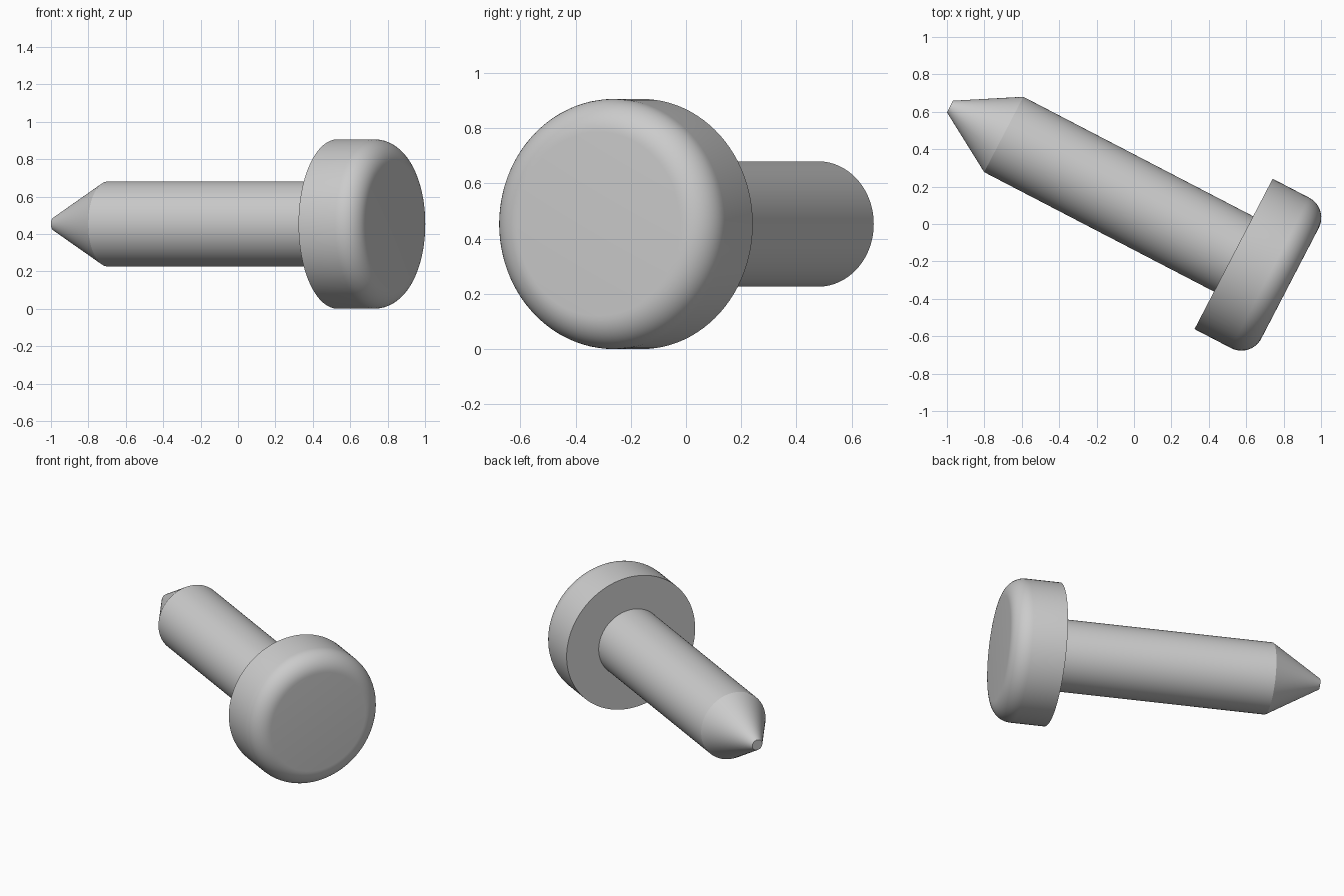
import bpy, bmesh, math
from mathutils import Matrix, Vector

cube = bpy.data.objects.get("Cube")
if cube:
    bpy.data.objects.remove(cube, do_unlink=True)

SEGMENTS = 96
HEAD_R, HEAD_T, FILLET = 0.453, 0.34, 0.12
SHAFT_R, SHAFT_L = 0.227, 1.385
TIP_R, TIP_L = 0.035, 0.324

grey = bpy.data.materials.new("plain grey")
grey.use_nodes = True
colour = (0.6, 0.6, 0.6, 1)
grey.diffuse_color = colour
grey.node_tree.nodes["Principled BSDF"].inputs["Base Color"].default_value = colour

# Pin axis runs from the head towards the tip, lying level
axis = Vector((-0.887, 0.461, 0)).normalized()
place = Matrix.Translation((0.5325, -0.16, HEAD_R)) @ axis.to_track_quat('Z', 'Y').to_matrix().to_4x4()


def lathe(name, profile):
    """Revolve (radius, height) points around the pin axis; ends are capped."""
    bm = bmesh.new()
    rings = []
    for r, h in profile:
        rings.append([bm.verts.new((r * math.cos(a), r * math.sin(a), h))
                      for a in (2 * math.pi * i / SEGMENTS for i in range(SEGMENTS))])
    for low, high in zip(rings, rings[1:]):
        for i in range(SEGMENTS):
            j = (i + 1) % SEGMENTS
            bm.faces.new((low[i], low[j], high[j], high[i]))
    bm.faces.new(rings[0][::-1])
    bm.faces.new(rings[-1])
    bm.transform(place)
    bmesh.ops.recalc_face_normals(bm, faces=bm.faces)
    mesh = bpy.data.meshes.new(name)
    bm.to_mesh(mesh)
    bm.free()
    mesh.materials.append(grey)
    obj = bpy.data.objects.new(name, mesh)
    bpy.context.collection.objects.link(obj)
    bpy.ops.object.select_all(action='DESELECT')
    obj.select_set(True)
    bpy.context.view_layer.objects.active = obj
    bpy.ops.object.shade_smooth_by_angle(angle=math.radians(25))
    return obj


# Head: disc with a rounded outer rim and a sharp inner edge
STEPS = 12
rim = []
for i in range(STEPS + 1):
    a = math.pi / 2 * i / STEPS
    rim.append((HEAD_R - FILLET + FILLET * math.sin(a),
                -HEAD_T + FILLET - FILLET * math.cos(a)))
lathe("head", rim + [(HEAD_R, 0)])

# Shaft with a blunt conical tip
lathe("shaft", [(SHAFT_R, -0.02), (SHAFT_R, SHAFT_L), (TIP_R, SHAFT_L + TIP_L)])
